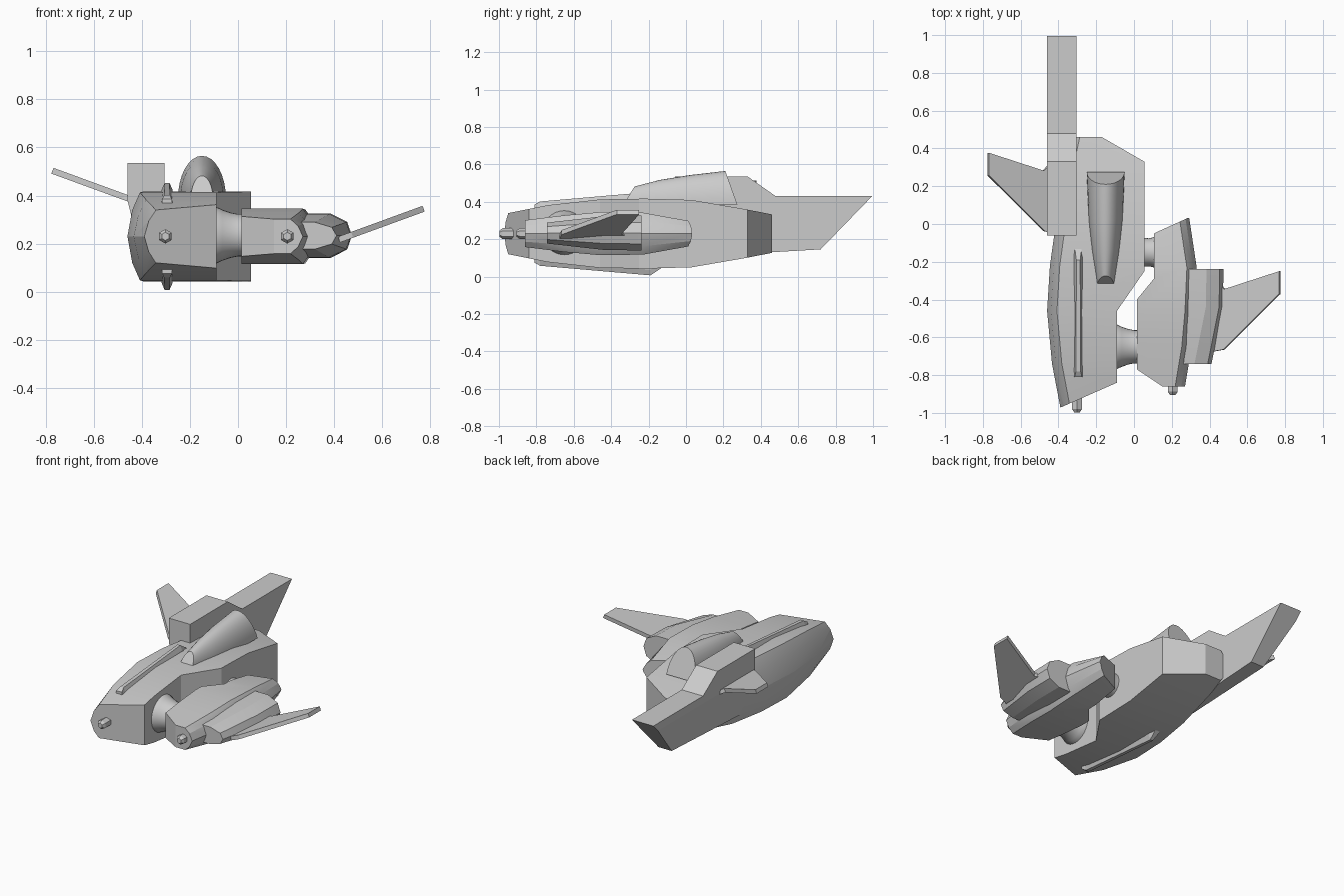
import bpy, bmesh
from math import sin, cos, pi, radians
from mathutils import Vector

if "Cube" in bpy.data.objects:
    bpy.data.objects.remove(bpy.data.objects["Cube"])

ZC = 0.23  # height of the symmetry plane of hull and side nacelle


def finish(name, bm, smooth=None):
    bmesh.ops.recalc_face_normals(bm, faces=bm.faces)
    me = bpy.data.meshes.new(name)
    bm.to_mesh(me)
    bm.free()
    ob = bpy.data.objects.new(name, me)
    bpy.context.collection.objects.link(ob)
    bpy.ops.object.select_all(action='DESELECT')
    ob.select_set(True)
    bpy.context.view_layer.objects.active = ob
    if smooth:
        bpy.ops.object.shade_smooth_by_angle(angle=radians(smooth))
    return ob


def loft_bm(rings):
    bm = bmesh.new()
    loops = [[bm.verts.new(p) for p in r] for r in rings]
    n = len(loops[0])
    for a, b in zip(loops, loops[1:]):
        for i in range(n):
            j = (i + 1) % n
            bm.faces.new((a[i], a[j], b[j], b[i]))
    bm.faces.new(loops[0])
    bm.faces.new(loops[-1][::-1])
    return bm


def loft(name, rings, smooth=None):
    return finish(name, loft_bm(rings), smooth)


def shell(name, stations, outline, side, flat_x, smooth=20):
    """Loft with one faceted outer flank, trimmed to a plan outline."""
    rings = []
    for y, xo, h in stations:
        prof = [(flat_x, h), (xo - side * .052, h), (xo - side * .02, h * .6), (xo, 0),
                (xo - side * .02, -h * .6), (xo - side * .052, -h), (flat_x, -h)]
        rings.append([(x, y, ZC + z) for x, z in prof])
    ob = loft(name, rings)
    cutter = loft(name + "_cutter", [[(x, y, z) for x, y in outline] for z in (-.5, 1)])
    mod = ob.modifiers.new("trim", 'BOOLEAN')
    mod.operation = 'INTERSECT'
    mod.solver = 'EXACT'
    mod.object = cutter
    bpy.context.view_layer.objects.active = ob
    bpy.ops.object.modifier_apply(modifier="trim")
    bpy.data.objects.remove(cutter)
    ob.select_set(True)
    bpy.ops.object.shade_smooth_by_angle(angle=radians(smooth))
    return ob


def lathe_x(name, y, profile, n=32):
    loft(name, [[(x, y + r * cos(2 * pi * i / n), ZC + .005 + r * sin(2 * pi * i / n))
                 for i in range(n)] for x, r in profile], 35)


# Main hull
shell("main_hull",
      [(-1.0, -.385, .10), (-.97, -.39, .106), (-.74, -.434, .152), (-.46, -.46, .183),
       (-.22, -.445, .187), (.03, -.41, .18), (.32, -.37, .13), (.5, -.33, .095)],
      [(-.6, -1.062), (-.39, -.972), (-.09, -.84), (-.09, -.46), (.055, -.25),
       (.055, .33), (-.17, .46), (-.6, .46)], -1, .2)

# Side nacelle
shell("side_nacelle",
      [(-.9, .265, .068), (-.86, .27, .072), (-.65, .305, .098), (-.46, .322, .115),
       (-.23, .332, .112), (.06, .288, .06)],
      [(.015, -.4), (.105, -.29), (.105, -.05), (.285, .032), (.4, .032), (.4, -.86),
       (.15, -.86), (.015, -.77)], 1, -.1)

# Outer pod on the nacelle
pod = []
for y, xo, h in [(-.742, .41, .056), (-.44, .47, .09), (-.237, .474, .093)]:
    prof = [(.24, h), (xo - .09, h), (xo - .02, h * .62), (xo, 0),
            (xo - .02, -h * .62), (xo - .09, -h), (.24, -h)]
    pod.append([(x, y, ZC + .003 + z) for x, z in prof])
loft("outer_pod", pod, 20)

# Struts joining hull and nacelle
lathe_x("front_strut", -.65, [(-.13, .12), (-.09, .118), (-.065, .106), (-.03, .094),
                              (.0, .088), (.05, .088)])
lathe_x("rear_strut", -.15, [(.02, .08), (.055, .076), (.08, .074), (.105, .08), (.13, .082)])

# Tail boom with its lower outer edge cut inward
side = [(-.06, .10), (-.06, .535), (.33, .535), (.48, .43), (.995, .43), (.72, .146)]
bm = loft_bm([[(x, y, z) for y, z in side] for x in (-.46, -.305)])
res = bmesh.ops.bisect_plane(bm, geom=bm.verts[:] + bm.edges[:] + bm.faces[:],
                             plane_co=(-.46, 0, .38), plane_no=Vector((-.235, 0, -.06)),
                             clear_outer=True)
bmesh.ops.holes_fill(bm, edges=[e for e in bm.edges if e.is_boundary])
finish("tail_boom", bm)

# Canopy: tapered half tube with raked ends
rings = []
for y0, y1, w, zt in [(-.335, -.275, .046, .482), (-.15, -.14, .072, .517),
                      (.02, .02, .09, .543), (.275, .21, .1, .565)]:
    ring = []
    for i in range(17):
        a = pi * i / 16
        s = sin(a)
        ring.append((-.15 + w * cos(a), y0 + (y1 - y0) * s, .385 + (zt - .385) * s))
    rings.append(ring)
loft("canopy", rings, 35)

# Wings: the left one is the right one mirrored, moved back and up
plan = [(.42, -.675), (.475, -.665), (.772, -.37), (.772, -.25), (.48, -.345), (.43, -.29)]
for name, sx, dy, dz in [("right_wing", 1, 0, 0), ("left_wing", -1, .627, .158)]:
    loft(name, [[(sx * (x - t * .35), y + dy, .345 + dz + (x - .772) * .365 + t)
                 for x, y in plan] for t in (-.012, .012)])

# Dorsal and ventral fins, bevelled toward the ridge
ridge = [(-.81, .385, .02), (-.78, .402, .012), (-.19, .453, .01), (-.118, .405, .02)]
for name, s in [("dorsal_fin", 1), ("ventral_fin", -1)]:
    loft(name, [[(-.295 + dx, y, ZC + s * z) for dx, z in
                 [(-.023, .1), (-.023, z1 - ZC - .03), (-w, z1 - ZC),
                  (w, z1 - ZC), (.023, z1 - ZC - .03), (.023, .1)]] for y, z1, w in ridge])

# Nose guns
for name, x, y in [("hull_gun", -.302, -.997), ("nacelle_gun", .205, -.905)]:
    loft(name, [[(x + r * sin(pi * i / 3), y + d, ZC + r * cos(pi * i / 3)) for i in range(6)]
                for d, r in [(0, .017), (.017, .03), (.12, .03)]])
